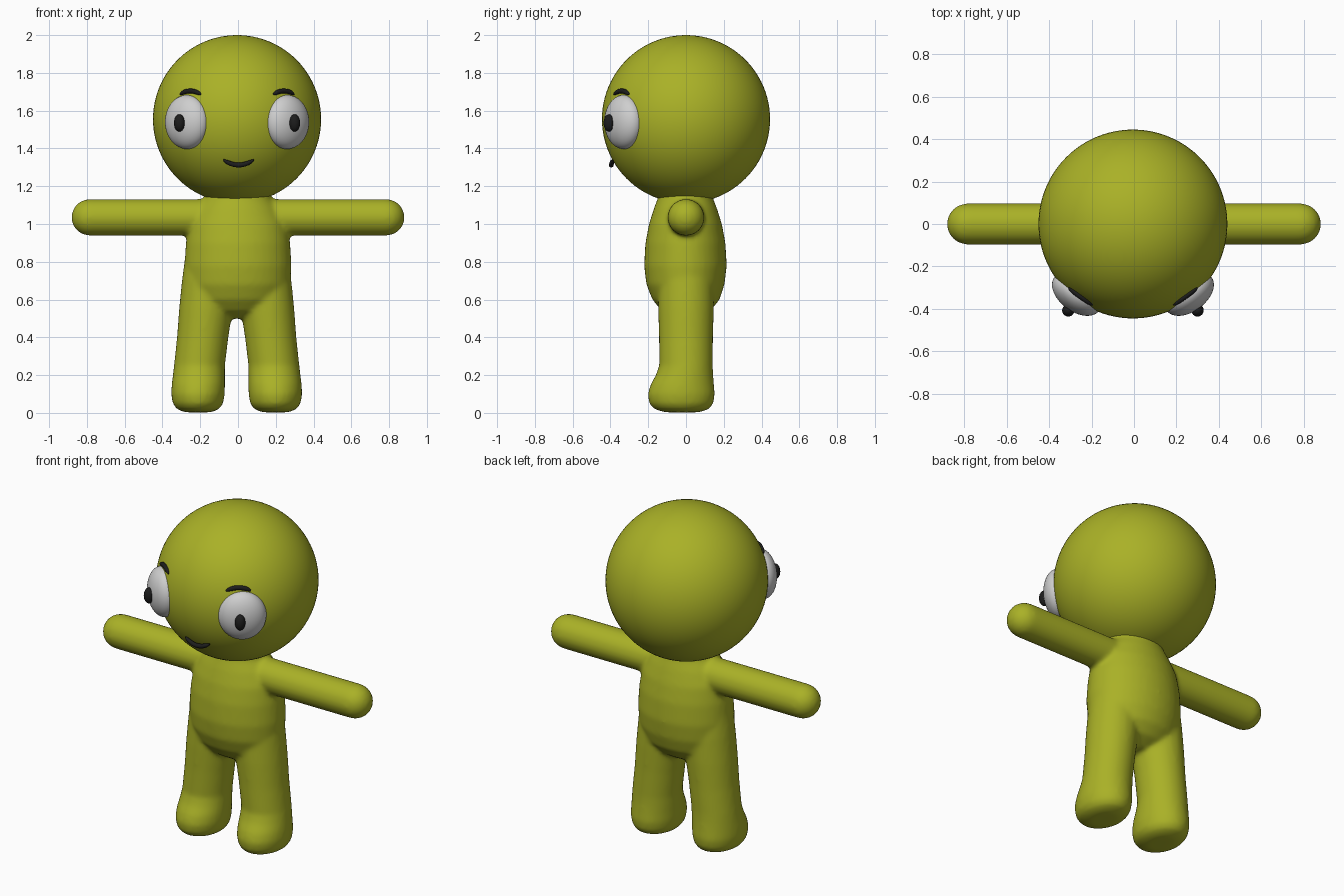
import bpy
import bmesh
import math
from mathutils import Matrix, Vector

cube = bpy.data.objects.get("Cube")
if cube:
    bpy.data.objects.remove(cube)


def material(name, color, roughness=0.5):
    m = bpy.data.materials.new(name)
    m.use_nodes = True
    m.diffuse_color = (*color, 1)
    bsdf = m.node_tree.nodes["Principled BSDF"]
    bsdf.inputs["Base Color"].default_value = (*color, 1)
    bsdf.inputs["Roughness"].default_value = roughness
    return m


OLIVE = material("olive_skin", (0.40, 0.44, 0.02))
WHITE = material("eye_white", (0.62, 0.62, 0.62))
BLACK = material("soft_black", (0.012, 0.012, 0.012))

HEAD_C = Vector((-0.005, 0, 1.555))
HEAD_R = 0.445


def add_object(name, bm, mat):
    bmesh.ops.recalc_face_normals(bm, faces=bm.faces[:])
    mesh = bpy.data.meshes.new(name)
    bm.to_mesh(mesh)
    bm.free()
    mesh.materials.append(mat)
    mesh.shade_smooth()
    obj = bpy.data.objects.new(name, mesh)
    bpy.context.collection.objects.link(obj)
    return obj


def ellipsoid(name, center, radii, mat, turn=0, segments=48):
    bm = bmesh.new()
    bmesh.ops.create_uvsphere(bm, u_segments=segments, v_segments=segments // 2, radius=1)
    place = Matrix.Translation(center) @ Matrix.Rotation(turn, 4, 'Z') @ Matrix.Diagonal((*radii, 1))
    bm.transform(place)
    return add_object(name, bm, mat)


def loft(bm, rings, to_point, sides=40):
    """Skin a closed tube over (t, c1, r1, c2, r2) ellipses."""
    loops = []
    for t, c1, r1, c2, r2 in rings:
        angles = [math.tau * i / sides for i in range(sides)]
        loops.append([bm.verts.new(to_point(t, c1 + r1 * math.cos(a), c2 + r2 * math.sin(a)))
                      for a in angles])
    for low, high in zip(loops, loops[1:]):
        for i in range(sides):
            j = (i + 1) % sides
            bm.faces.new((low[i], low[j], high[j], high[i]))
    bm.faces.new(loops[0][::-1])
    bm.faces.new(loops[-1])


def tube(name, points, radius, mat):
    curve = bpy.data.curves.new(name, 'CURVE')
    curve.dimensions = '3D'
    curve.bevel_depth = radius
    curve.bevel_resolution = 3
    curve.use_fill_caps = True
    spline = curve.splines.new('POLY')
    spline.points.add(len(points) - 1)
    for i, (sp, p) in enumerate(zip(spline.points, points)):
        sp.co = (*p, 1)
        s = 2 * i / (len(points) - 1) - 1
        sp.radius = math.sqrt(max(0.1, 1 - s ** 4))
    curve.materials.append(mat)
    obj = bpy.data.objects.new(name, curve)
    bpy.context.collection.objects.link(obj)
    bpy.ops.object.select_all(action='DESELECT')
    obj.select_set(True)
    bpy.context.view_layer.objects.active = obj
    bpy.ops.object.convert(target='MESH')
    bpy.context.object.data.shade_smooth()


# Body: torso, legs with feet and arms fused into one soft skin
torso = [(0.50, 0, 0.10, 0, 0.06), (0.54, 0, 0.20, 0, 0.13), (0.60, 0, 0.25, 0, 0.178),
         (0.68, 0, 0.278, -0.003, 0.207), (0.78, 0, 0.284, -0.003, 0.219),
         (0.90, 0, 0.276, -0.003, 0.212), (1.00, 0, 0.26, -0.003, 0.193),
         (1.08, 0, 0.22, -0.003, 0.168), (1.14, 0, 0.175, -0.003, 0.145),
         (1.20, 0, 0.17, 0, 0.14)]
leg = [(0.003, 0.205, 0.07, -0.02, 0.09), (0.02, 0.205, 0.112, -0.023, 0.145),
       (0.05, 0.205, 0.134, -0.025, 0.17), (0.10, 0.205, 0.142, -0.025, 0.178),
       (0.15, 0.203, 0.141, -0.02, 0.168), (0.20, 0.20, 0.138, -0.008, 0.152),
       (0.25, 0.197, 0.135, 0, 0.142), (0.40, 0.18, 0.136, 0, 0.143),
       (0.55, 0.163, 0.142, 0, 0.147), (0.70, 0.148, 0.142, 0, 0.147),
       (0.85, 0.13, 0.14, 0, 0.14)]
arm_r, arm_tip = 0.097, 0.882
arm = [(0.05, 0, arm_r, 1.035, arm_r)]
for k in range(9):
    a = math.radians(86) * k / 8
    r = arm_r * math.cos(a)
    arm.append((arm_tip - arm_r + arm_r * math.sin(a), 0, r, 1.035, r))

bm = bmesh.new()
loft(bm, torso, lambda t, u, v: (u, v, t))
for side in (-1, 1):
    loft(bm, leg, lambda t, u, v: (side * u - 0.007, v, t))
    loft(bm, arm, lambda t, u, v: (side * t, u, v))
body = add_object("body", bm, OLIVE)
remesh = body.modifiers.new("fuse", 'REMESH')
remesh.mode = 'VOXEL'
remesh.voxel_size = 0.012
remesh.use_smooth_shade = True
soften = body.modifiers.new("soften", 'SMOOTH')
soften.factor = 0.5
soften.iterations = 10

# Head
ellipsoid("head", HEAD_C, (HEAD_R,) * 3, OLIVE, segments=96)


def on_head(x, z, lift):
    """Point on the front of the head above (x, z)."""
    dx, dz = x - HEAD_C.x, z - HEAD_C.z
    return Vector((x, -math.sqrt(HEAD_R ** 2 - dx * dx - dz * dz) - lift, z))


# Eyes, pupils and brows on both sides
STEPS = 16
for side, label in ((-1, "right"), (1, "left")):
    ox = HEAD_C.x
    ellipsoid(label + "_eye", (ox + side * 0.265, -0.33, 1.54), (0.132, 0.082, 0.143),
              WHITE, turn=side * math.atan2(0.6, 0.8))
    ellipsoid(label + "_pupil", (ox + side * 0.305, -0.408, 1.535), (0.029, 0.028, 0.046),
              BLACK, turn=side * 0.5, segments=24)
    brow = []
    for i in range(STEPS + 1):
        s = 2 * i / STEPS - 1
        brow.append(on_head(ox + side * (0.247 + 0.055 * s), 1.704 - 0.018 * s * s, 0.002))
    tube(label + "_eyebrow", brow, 0.013, BLACK)

# Smiling mouth
smile = []
for i in range(STEPS + 1):
    s = 2 * i / STEPS - 1
    smile.append((0.003 + 0.08 * s, -0.396 + 0.006 * s * s, 1.312 + 0.028 * s * s))
tube("mouth", smile, 0.013, BLACK)
